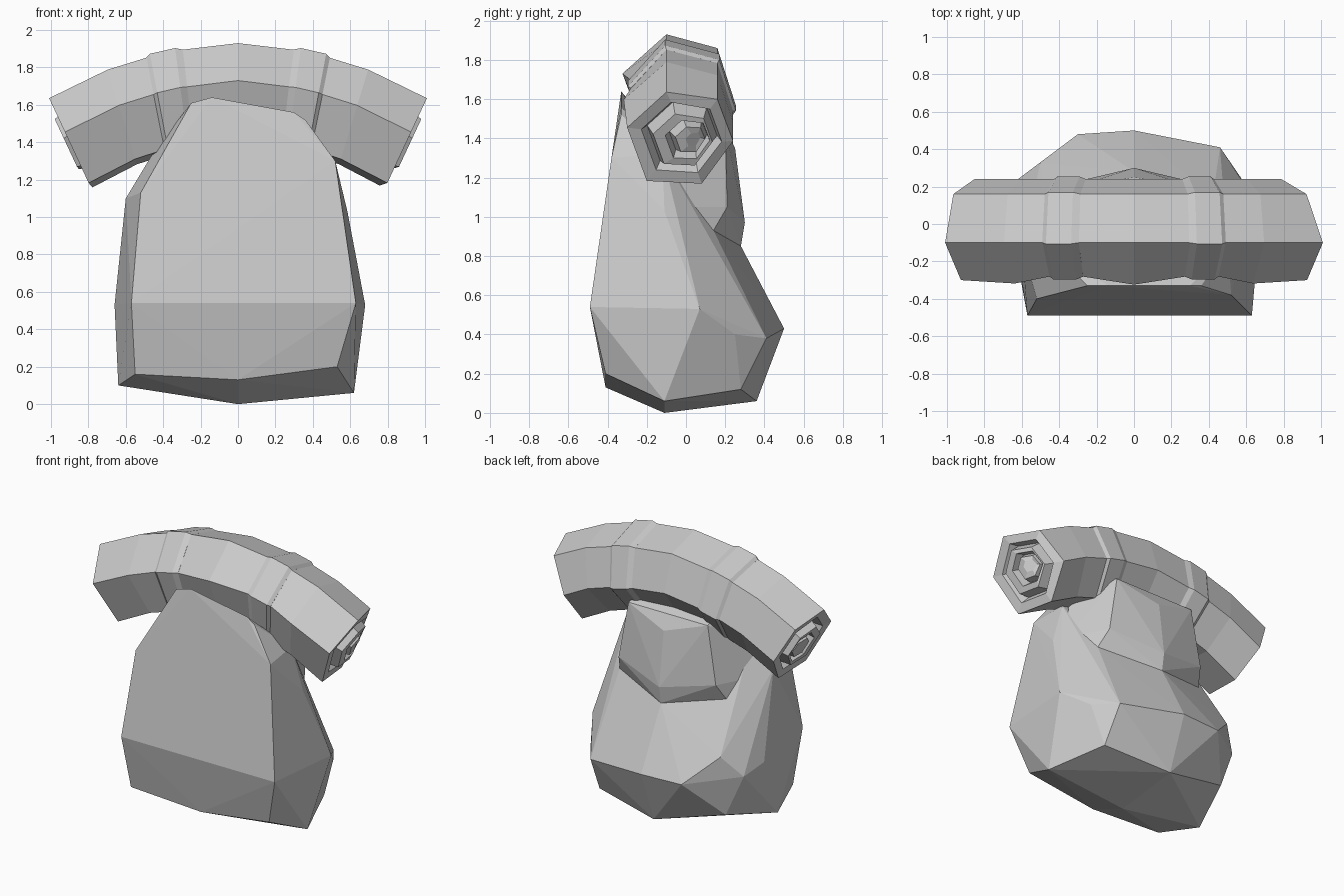
import bpy, bmesh, math
from mathutils import Vector

if "Cube" in bpy.data.objects:
    bpy.data.objects.remove(bpy.data.objects["Cube"])

grey = bpy.data.materials.new("plain grey")
grey.use_nodes = True
COLOUR = (0.6, 0.6, 0.6, 1)
grey.diffuse_color = COLOUR
grey.node_tree.nodes["Principled BSDF"].inputs["Base Color"].default_value = COLOUR


def finish(name, bm):
    bmesh.ops.recalc_face_normals(bm, faces=bm.faces[:])
    mesh = bpy.data.meshes.new(name)
    bm.to_mesh(mesh)
    bm.free()
    mesh.materials.append(grey)
    obj = bpy.data.objects.new(name, mesh)
    bpy.context.collection.objects.link(obj)
    return obj


def faceted(name, points):
    """Chunky convex solid wrapped around a few corner points."""
    bm = bmesh.new()
    for p in points:
        bm.verts.new(p)
    result = bmesh.ops.convex_hull(bm, input=bm.verts[:])
    spare = {v for v in result["geom_interior"] + result["geom_unused"]
             if isinstance(v, bmesh.types.BMVert)}
    bmesh.ops.delete(bm, geom=list(spare), context="VERTS")
    return finish(name, bm)


# Pack body: flat front, bulging lower back, tapering top
front = [(-0.57, -0.49, 0.54), (0.63, -0.49, 0.54), (-0.52, -0.4, 1.13),
         (0.52, -0.38, 1.3), (-0.25, -0.33, 1.61), (-0.14, -0.33, 1.64),
         (0.3, -0.33, 1.56), (0.36, -0.33, 1.52)]
base = [(-0.55, -0.41, 0.16), (0, -0.41, 0.13), (0.53, -0.41, 0.2),
        (-0.64, -0.11, 0.1), (0, -0.11, 0), (0.62, -0.11, 0.06),
        (-0.5, 0.27, 0.19), (0, 0.36, 0.06), (0.48, 0.28, 0.12)]
sides = [(-0.66, 0.07, 0.53), (0.68, 0.07, 0.53), (-0.6, -0.12, 1.1),
         (0.585, -0.11, 1.03), (-0.45, -0.12, 1.35), (0.5, -0.12, 1.32)]
back = [(-0.62, 0.24, 0.48), (-0.5, 0.33, 0.62), (-0.3, 0.48, 0.43),
        (0, 0.5, 0.43), (0.46, 0.41, 0.38), (0.57, 0.25, 0.4),
        (-0.43, 0.14, 0.93), (0, 0.28, 0.85), (0.42, 0.14, 0.93)]
faceted("pack_body", front + base + sides + back)

# Lid whose lower lip juts over the upper back
lid = [(0, 0.28, 0.85), (0, 0.3, 0.97), (0, 0.25, 1.35)]
for s in (-1, 1):
    lid += [(s * 0.42, 0.14, 0.93), (s * 0.38, 0.21, 1.05), (s * 0.31, 0.2, 1.45),
            (s * 0.52, -0.06, 1.05), (s * 0.48, -0.08, 1.3), (s * 0.28, -0.1, 1.55)]
faceted("pack_lid", lid)

# Rolled blanket: six-sided section swept along a drooping arc
SECTION = [(-0.1, 0.26), (0.16, 0.19), (0.24, -0.06),
           (0.08, -0.27), (-0.2, -0.24), (-0.3, 0.06)]
# Centre x, centre z, tilt and how far the front bulges
ARC = [(0, 1.67, 0, 1.08), (0.28, 1.635, 7, 0.93), (0.43, 1.6, 11, 0.93),
       (0.62, 1.54, 17, 1.06), (0.9, 1.4, 25, 1)]


def arc_at(x):
    for a, b in zip(ARC, ARC[1:]):
        if x <= b[0]:
            t = (x - a[0]) / (b[0] - a[0])
            return [p + t * (q - p) for p, q in zip(a, b)]


def ring(bm, x, scale=1, push=0, side=1, shift=0, cut=0):
    cx, cz, angle, bulge = arc_at(x)
    a = math.radians(angle)
    up = Vector((math.sin(a), 0, math.cos(a)))
    out = Vector((math.cos(a), 0, -math.sin(a)))
    verts = []
    for y, h in SECTION:
        p = Vector((cx, 0, cz)) + up * h * scale
        p += out * (push - cut * max(y, 0))
        wide = bulge if y < -0.25 else 1
        verts.append(bm.verts.new((p.x * side, y * scale * wide + shift, p.z)))
    return verts


def loft(bm, rings):
    for a, b in zip(rings, rings[1:]):
        for i in range(len(a)):
            j = (i + 1) % len(a)
            bm.faces.new((a[i], a[j], b[j], b[i]))
    bm.faces.new(rings[0])
    bm.faces.new(rings[-1])


# Each end steps in and out like a coiled blanket
COIL = [(0.76, -0.01, 0), (0.66, -0.07, 0), (0.56, 0.02, 0),
        (0.42, 0.02, 0.02), (0.36, -0.05, 0.02), (0.28, 0.02, 0.03), (0.14, 0.02, 0.04)]


def roll_half(bm, side, cut):
    """Rings from the middle out to one end, with the back of that end cut short."""
    rings = [ring(bm, x, side=side) for x, *rest in ARC[1:-1]]
    rings.append(ring(bm, 0.9, side=side, cut=cut))
    return rings + [ring(bm, 0.9, s, p, side, shift, cut * 0.5) for s, p, shift in COIL]


bm = bmesh.new()
loft(bm, roll_half(bm, -1, 0.1)[::-1] + [ring(bm, 0)] + roll_half(bm, 1, 0.4))
finish("blanket_roll", bm)

# Two straps around the roll
for name, side in (("left_strap", 1), ("right_strap", -1)):
    bm = bmesh.new()
    loft(bm, [ring(bm, x, s, 0, side)
              for x, s in ((0.265, 1), (0.3, 1.06), (0.42, 1.06), (0.44, 1))])
    finish(name, bm)
